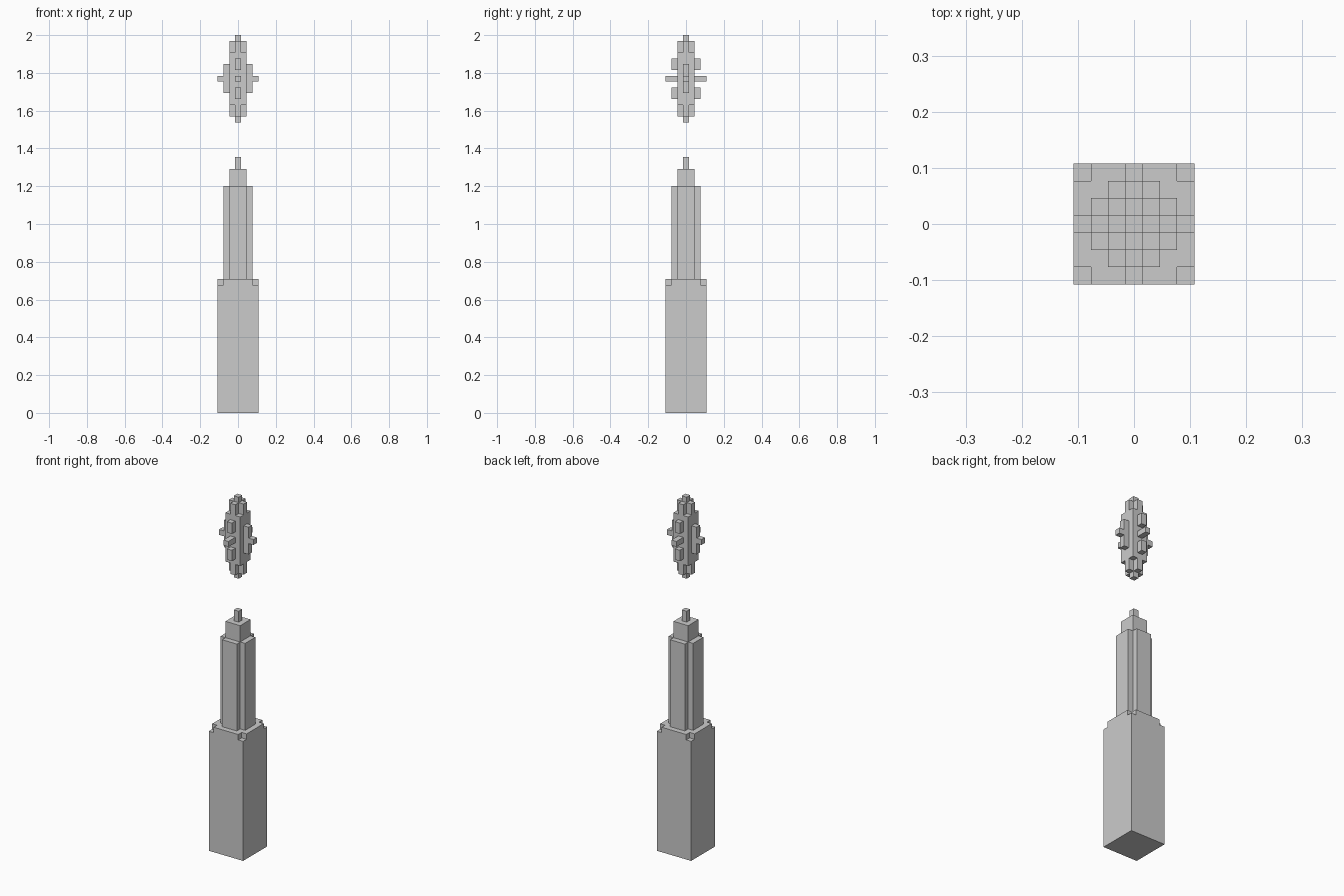
import bpy, bmesh

if "Cube" in bpy.data.objects:
    bpy.data.objects.remove(bpy.data.objects["Cube"])

U = 2 / 65  # one block unit


def extrude_profile(name, pts, z0, z1):
    """Upright prism from a plan outline, all in block units."""
    bm = bmesh.new()
    face = bm.faces.new([bm.verts.new((x * U, y * U, z0 * U)) for x, y in pts])
    new = bmesh.ops.extrude_face_region(bm, geom=[face])["geom"]
    top = [v for v in new if isinstance(v, bmesh.types.BMVert)]
    bmesh.ops.translate(bm, verts=top, vec=(0, 0, (z1 - z0) * U))
    bmesh.ops.recalc_face_normals(bm, faces=bm.faces)
    mesh = bpy.data.meshes.new(name)
    bm.to_mesh(mesh)
    bm.free()
    obj = bpy.data.objects.new(name, mesh)
    bpy.context.collection.objects.link(obj)
    return obj


def box(name, wx, wy, z0, z1):
    x, y = wx / 2, wy / 2
    return extrude_profile(name, [(-x, -y), (x, -y), (x, y), (-x, y)], z0, z1)


def cross(name, width, arm, z0, z1):
    """Square prism with notched corners."""
    w, a = width / 2, arm / 2
    corner = [(w, -a), (w, a), (a, a)]
    pts = []
    for _ in range(4):
        pts += corner
        corner = [(-y, x) for x, y in corner]
    return extrude_profile(name, pts, z0, z1)


# Tower, stepping inward as it rises
box("tower_base", 7, 7, 0, 22)
cross("base_rim", 7, 5, 22, 23)
cross("tower_shaft", 5, 3, 23, 39)
box("tower_neck", 3, 3, 39, 42)
box("tower_tip", 1, 1, 42, 44)

# Floating crystal: core, notched ends and points
box("crystal_core", 3, 3, 53, 62)
for label, s in (("upper", 1), ("lower", -1)):
    def span(a, b):
        # Offsets from the crystal's middle, mirrored for the lower half
        return sorted((57.5 + s * a, 57.5 + s * b))
    cross("crystal_end_" + label, 3, 1, *span(4.5, 6.5))
    box("crystal_point_" + label, 1, 1, *span(6.5, 7.5))
    # Short ridges on front and back
    box("crystal_ridge_" + label, 1, 5, *span(1.5, 3.5))

# Long ridges on the sides, and the four-way studs
box("crystal_side_ridge", 5, 1, 55, 60)
cross("crystal_studs", 7, 1, 57, 58)
